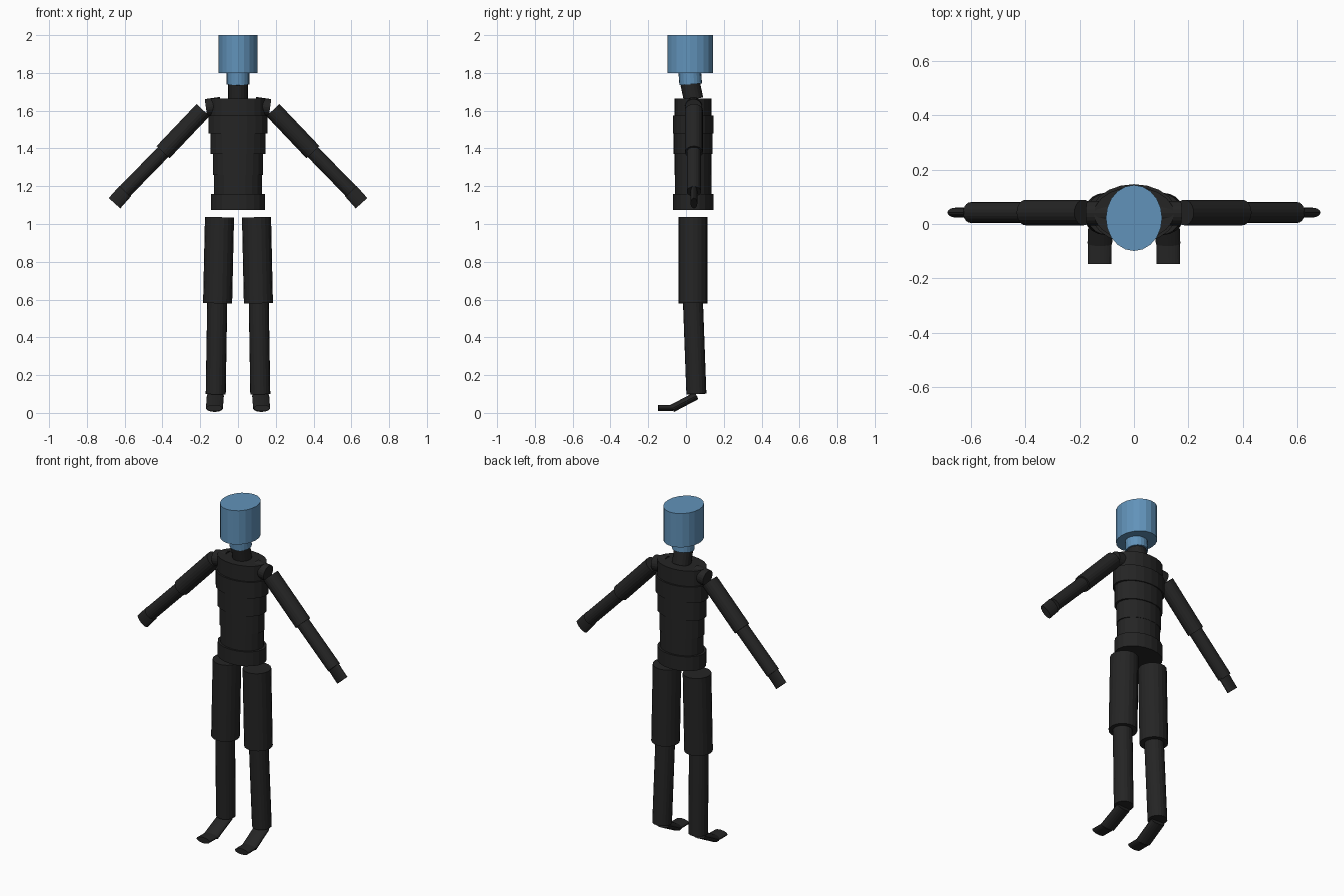
import bpy, bmesh, math
from mathutils import Vector

if "Cube" in bpy.data.objects:
    bpy.data.objects.remove(bpy.data.objects["Cube"])

SIDES = 20


def material(name, rgb):
    m = bpy.data.materials.new(name)
    m.diffuse_color = (*rgb, 1)
    m.use_nodes = True
    m.node_tree.nodes["Principled BSDF"].inputs["Base Color"].default_value = m.diffuse_color
    return m


black = material("charcoal_black", (0.018, 0.018, 0.018))
blue = material("steel_blue", (0.12, 0.29, 0.49))

X, Y = Vector((1, 0, 0)), Vector((0, 1, 0))


def tube(name, start, end, ru, rv, u=X, mat=black):
    """Elliptical cylinder from start to end; ru is the radius along u."""
    a, b = Vector(start), Vector(end)
    d = (b - a).normalized()
    u = (u - d * u.dot(d)).normalized()
    v = d.cross(u)
    bm = bmesh.new()
    rings = []
    for c in (a, b):
        ring = []
        for i in range(SIDES):
            t = math.tau * i / SIDES
            ring.append(bm.verts.new(c + u * ru * math.cos(t) + v * rv * math.sin(t)))
        rings.append(ring)
    low, high = rings
    for i in range(SIDES):
        j = (i + 1) % SIDES
        bm.faces.new((low[i], low[j], high[j], high[i]))
    bm.faces.new(low[::-1])
    bm.faces.new(high)
    bm.normal_update()
    mesh = bpy.data.meshes.new(name)
    bm.to_mesh(mesh)
    bm.free()
    mesh.materials.append(mat)
    bpy.context.collection.objects.link(bpy.data.objects.new(name, mesh))


# Head and neck
tube("head", (0, 0.022, 1.80), (0, 0.022, 2.0), 0.103, 0.121, mat=blue)
tube("upper_neck", (0, 0.025, 1.74), (0, 0.02, 1.805), 0.06, 0.06, mat=blue)
tube("lower_neck", (0, 0.04, 1.66), (0, 0.022, 1.745), 0.052, 0.052)

# Torso stack: name, bottom, top, half width, half depth
for name, z0, z1, rx, ry in (
    ("pelvis", 1.075, 1.16, 0.142, 0.108),
    ("lower_waist", 1.16, 1.26, 0.127, 0.097),
    ("upper_waist", 1.26, 1.37, 0.133, 0.098),
    ("ribs", 1.37, 1.48, 0.145, 0.103),
    ("chest", 1.48, 1.575, 0.157, 0.108),
    ("upper_chest", 1.575, 1.665, 0.147, 0.098),
):
    tube(name, (0, 0.038, z0), (0, 0.038, z1), rx, ry)

# Limbs, repeated on both sides
for side, s in (("right", 1), ("left", -1)):
    tube(side + "_shoulder", (s * 0.09, 0.04, 1.628), (s * 0.17, 0.04, 1.617), 0.045, 0.045, Y)
    tube(side + "_upper_arm", (s * 0.185, 0.042, 1.603), (s * 0.397, 0.042, 1.38), 0.047, 0.047, Y)
    tube(side + "_forearm", (s * 0.395, 0.042, 1.382), (s * 0.6, 0.042, 1.172), 0.038, 0.038, Y)
    tube(side + "_hand", (s * 0.596, 0.042, 1.175), (s * 0.654, 0.042, 1.11), 0.018, 0.041, Y)
    tube(side + "_thigh", (s * 0.108, 0.037, 0.58), (s * 0.098, 0.037, 1.036), 0.077, 0.077)
    tube(side + "_shin", (s * 0.118, 0.055, 0.1), (s * 0.110, 0.037, 0.585), 0.053, 0.053)
    tube(side + "_foot", (s * 0.12, 0.055, 0.091), (s * 0.125, -0.072, 0.024), 0.045, 0.021)
    tube(side + "_toes", (s * 0.125, -0.07, 0.026), (s * 0.126, -0.147, 0.026), 0.043, 0.017)
